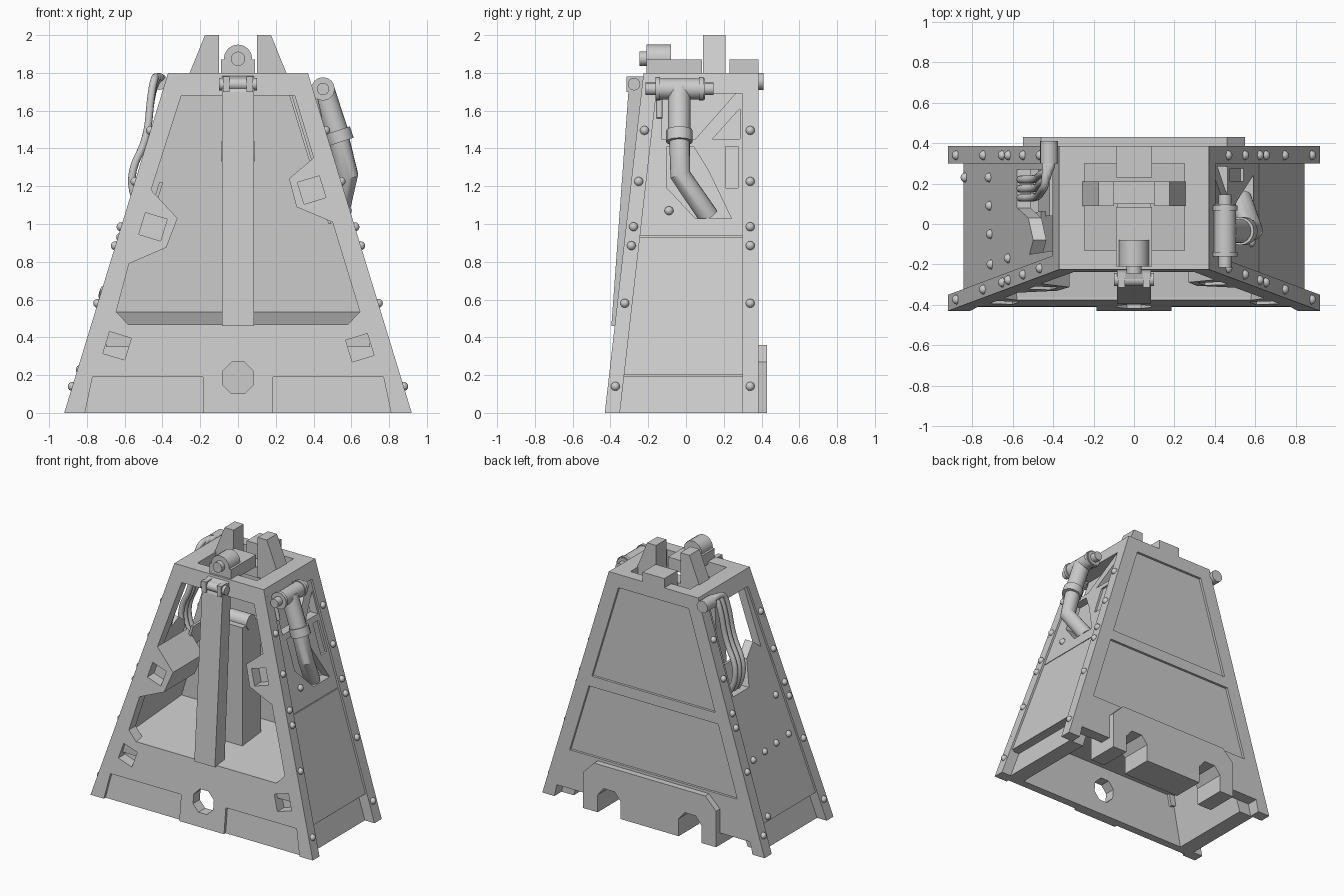
import bpy, bmesh, math
from mathutils import Vector

if "Cube" in bpy.data.objects:
    bpy.data.objects.remove(bpy.data.objects["Cube"])

SX, SY = 0.3056, 0.114            # slopes of the side and front walls


def to_mesh(name, curve, smooth=False, warp=None):
    tmp = bpy.data.objects.new(name + "_tmp", curve)
    bpy.context.collection.objects.link(tmp)
    dg = bpy.context.evaluated_depsgraph_get()
    me = bpy.data.meshes.new_from_object(tmp.evaluated_get(dg))
    bpy.data.objects.remove(tmp)
    bm = bmesh.new()
    bm.from_mesh(me)
    bmesh.ops.remove_doubles(bm, verts=bm.verts, dist=0.0005)
    if warp:
        for v in bm.verts:
            v.co = warp(*v.co)
    bmesh.ops.recalc_face_normals(bm, faces=bm.faces)
    for f in bm.faces:
        f.smooth = False
    bm.to_mesh(me)
    bm.free()
    me.name = name
    ob = bpy.data.objects.new(name, me)
    bpy.context.collection.objects.link(ob)
    if smooth:
        bpy.ops.object.select_all(action='DESELECT')
        ob.select_set(True)
        bpy.context.view_layer.objects.active = ob
        bpy.ops.object.shade_smooth_by_angle(angle=math.radians(35))
    return ob


# Extrude an outline with holes from depth d0 to d1, then place it with a wall mapping
def plate(name, loops, d0, d1, wall):
    cu = bpy.data.curves.new(name, 'CURVE')
    cu.dimensions, cu.fill_mode, cu.extrude = '2D', 'BOTH', (d1 - d0) / 2
    for loop in loops:
        sp = cu.splines.new('POLY')
        sp.points.add(len(loop) - 1)
        for p, (u, v) in zip(sp.points, loop):
            p.co = (u, v, 0, 1)
        sp.use_cyclic_u = True
    mid = (d0 + d1) / 2
    return to_mesh(name, cu, warp=lambda u, v, w: wall(u, v, w + mid))


def tube(name, pts, r, kind='POLY'):
    cu = bpy.data.curves.new(name, 'CURVE')
    cu.dimensions, cu.fill_mode = '3D', 'FULL'
    cu.bevel_depth, cu.bevel_resolution, cu.use_fill_caps = r, 6, True
    sp = cu.splines.new(kind)
    sp.points.add(len(pts) - 1)
    for p, co in zip(sp.points, pts):
        p.co = (*co, 1)
    if kind == 'NURBS':
        sp.use_endpoint_u, sp.order_u, sp.resolution_u = True, 3, 8
    return to_mesh(name, cu, smooth=True)


def front(x, z, d): return Vector((x, -0.43 + SY * z + d, z))
def back(x, z, d): return Vector((x, 0.385 - d, z))
def right(y, z, d): return Vector((0.92 - SX * z - d, y, z))
def left(y, z, d): return Vector((-0.92 + SX * z + d, y, z))
def upright(x, z, d): return Vector((x, d, z))
def across(y, z, d): return Vector((d, y, z))
def flat(x, y, d): return Vector((x + (math.copysign(SX * d, x) if abs(x) > .3 else 0), y, 1.8 - d))


def box(name, x0, x1, y0, y1, z0, z1):
    return plate(name, [[(x0, z0), (x1, z0), (x1, z1), (x0, z1)]], y0, y1, upright)


def ngon(cx, cz, r, n, turn):
    return [(cx + r * math.cos(math.radians(turn) + i * math.tau / n),
             cz + r * math.sin(math.radians(turn) + i * math.tau / n)) for i in range(n)]


def flip(pts): return [(-x, z) for x, z in pts]
def mirror(pts): return pts + flip(pts)[::-1]
def trap(z0, z1, m): return [(-.92 + SX * z0 + m, z0), (.92 - SX * z0 - m, z0),
                             (.92 - SX * z1 - m, z1), (-.92 + SX * z1 + m, z1)]


# Front frame: outer skin with foot notches, inner plate
notched = mirror([(.185, 0), (.185, .19), (.77, .19), (.81, 0), (.92, 0), (.37, 1.8)])
opening = [(.30, 1.68), (.40, 1.35), (.27, 1.24), (.31, 1.09), (.50, 1.01), (.645, .535), (.58, .467),
           (-.58, .467), (-.645, .535), (-.577, .79), (-.38, .875), (-.32, 1.03), (-.46, 1.18), (-.30, 1.68)]
spots = [(-.45, .985, 28), (.39, 1.18, 62), (-.64, .355, 28), (.645, .345, 62)]
holes = [ngon(x, z, .085, 4, t) for x, z, t in spots] + [ngon(0, .185, .09, 8, 22.5)]
plate("front_frame_skin", [notched, opening] + holes, 0, .02, front)
plate("front_frame", [trap(0, 1.8, 0), opening] + holes, .02, .08, front)
for x, z, t in spots:
    plate("socket_back", [ngon(x, z, .1, 4, t)], .079, .1, front)
plate("left_boss", [[(-.46, 1.18), (-.32, 1.03), (-.38, .875), (-.577, .79), (-.59, .9)]], .08, .36, front)
plate("right_boss", [[(.40, 1.35), (.27, 1.24), (.31, 1.09), (.50, 1.01), (.47, 1.2)]], .08, .16, front)

# Back wall with fork slots, foot notches and two recessed panels
fork = [(.24, 0), (.24, .13), (.29, .19), (.38, .19), (.43, .13), (.43, 0)]
wall_outline = mirror(fork + [(.55, 0), (.55, .09), (.80, .09), (.82, 0), (.92, 0), (.37, 1.8)])
plate("back_wall_skin", [wall_outline, trap(.38, .9, .11), trap(.98, 1.7, .11)], 0, .018, back)
plate("back_wall", [wall_outline], .018, .085, back)

# Rear mounting block with its fork slots running inward
plate("rear_mount", [mirror(fork + [(.55, 0), (.55, .27), (.46, .36)])], -.045, .0, back)
plate("rear_mount_inner", [mirror(fork + [(.55, 0), (.55, .35)])], .085, .2, back)


# Side panels sit between the front and back flanges
def side(z0, z1): return [(-.35 + SY * z0, z0), (.30, z0), (.30, z1), (-.35 + SY * z1, z1)]


pocket = [(-.10, 1.41), (-.10, 1.19), (.05, 1.03), (.24, 1.03), (.12, 1.28), (.04, 1.41)]
slot = [(.21, 1.19), (.275, 1.19), (.275, 1.41), (.21, 1.41)]
upper = [(-.13, 1.70), (.27, 1.70), (.05, 1.45), (-.13, 1.45)]
lower = [(.285, 1.61), (.285, 1.45), (.14, 1.45)]
plate("right_panel_lower", [side(.2, .93)], .015, .03, right)
plate("right_panel_upper", [side(.936, 1.79), pocket, slot, upper, lower], .015, .03, right)
plate("right_panel_inner", [side(.19, 1.79), pocket, upper, lower], .03, .08, right)
plate("right_pocket_back", [side(1.0, 1.69)], .12, .135, right)
window = [(-.13, 1.69), (.27, 1.69), (.27, 1.07), (.08, 1.07), (.03, 1.25), (-.08, 1.33), (-.15, 1.27)]
plate("left_panel", [side(.2, 1.79), window], .015, .08, left)
plate("left_pocket_back", [[(.04, 1.04), (.29, 1.04), (.29, 1.22), (.04, 1.22)]], .13, .15, left)
for wall in (left, right):
    plate("lower_side_wall", [side(0, .4)], .08, .2, wall)

# Floor, top ring and crossbar
plate("floor", [[(-.36, .467), (.32, .535), (.32, .35), (-.36, .35)]], -.7, .7, across)
plate("top_ring", [[(-.37, -.2), (.37, -.2), (.37, .36), (-.37, .36)],
                   [(-.245, -.13), (.25, -.13), (.25, .32), (-.245, .32)]], 0, .11, flat)
box("crossbar", -.33, .33, .10, .21, 1.69, 1.77)

# Top fittings: prongs, rear block, pivot block
prong = [(.10, 1.70), (.26, 1.70), (.26, 1.79), (.175, 2.0), (.10, 2.0)]
plate("right_prong", [prong], .09, .21, upright)
plate("left_prong", [flip(prong)], .09, .21, upright)
box("rear_top_block", -.09, .09, .23, .385, 1.72, 1.87)
box("pivot_base", -.09, .09, -.21, .085, 1.78, 1.87)
tube("pivot_barrel", [(0, -.21, 1.875), (0, -.08, 1.875)], .075)
tube("pivot_pin", [(0, -.245, 1.875), (0, -.2, 1.875)], .038)

# Front bar with its hinge, and the inner post behind it
plate("front_bar", [[(-.305, 1.70), (-.28, 1.77), (-.20, 1.79), (-.28, .46), (-.395, .46)]], -.085, .085, across)
tube("hinge_pin", [(-.1, -.275, 1.74), (.1, -.275, 1.74)], .033)
for s in (-1, 1):
    box("hinge_lug", *sorted((s * .045, s * .08)), -.315, -.2, 1.70, 1.78)
box("inner_post", -.085, .085, -.07, .15, .48, 1.38)
tube("inner_post_cap", [(-.088, .03, 1.385), (.088, .03, 1.385)], .055)

# Right hydraulic pipe
tube("pipe_head", [(.45, -.16, 1.715), (.45, .10, 1.715)], .055)
tube("pipe_head_pin", [(.45, -.215, 1.715), (.45, .145, 1.715)], .033)
for y in (-.15, .08):
    tube("pipe_head_collar", [(.45, y - .012, 1.715), (.45, y + .012, 1.715)], .062)
tube("pipe_upper", [(.45, -.035, 1.715), (.53, -.035, 1.47)], .06)
tube("pipe_collar", [(.526, -.035, 1.495), (.546, -.035, 1.435)], .07)
tube("pipe_lower", [(.53, -.035, 1.47), (.582, -.03, 1.26), (.53, .12, 1.04)], .055)
tube("pipe_rod", [(.40, -.14, 1.7), (.43, -.14, 1.56)], .016)

# Left cables from a socket at the rear corner
tube("cable_socket", [(-.42, .30, 1.755), (-.42, .41, 1.755)], .045)
for i in range(3):
    y, o = .13 + .045 * i, .014 * (i - 1)
    tube("cable", [(-.42 + o, .36, 1.76), (-.42 + o, .2 + .03 * i, 1.80), (-.46, y + .03, 1.70),
                   (-.48, y, 1.45), (-.57, y, 1.28), (-.55, y, 1.12), (-.50, y, 1.06)], .02, 'NURBS')


# Rivets on flanges and panels
def rivet(p):
    me = bpy.data.meshes.new("rivet")
    bm = bmesh.new()
    bmesh.ops.create_uvsphere(bm, u_segments=12, v_segments=8, radius=.024)
    for f in bm.faces:
        f.smooth = True
    bm.to_mesh(me)
    bm.free()
    ob = bpy.data.objects.new("rivet", me)
    ob.location = p
    bpy.context.collection.objects.link(ob)


for wall in (left, right):
    for z in (.14, .58, .885, .985, 1.225, 1.495):
        rivet(wall(-.39 + SY * z, z, 0))
        rivet(wall(.34, z, 0))
rivet(right(-.09, 1.07, .015))
for y, z in ((.23, .62), (.09, .63), (-.05, .64), (-.2, .65), (-.17, .93), (.23, .23)):
    rivet(left(y, z, .015))
